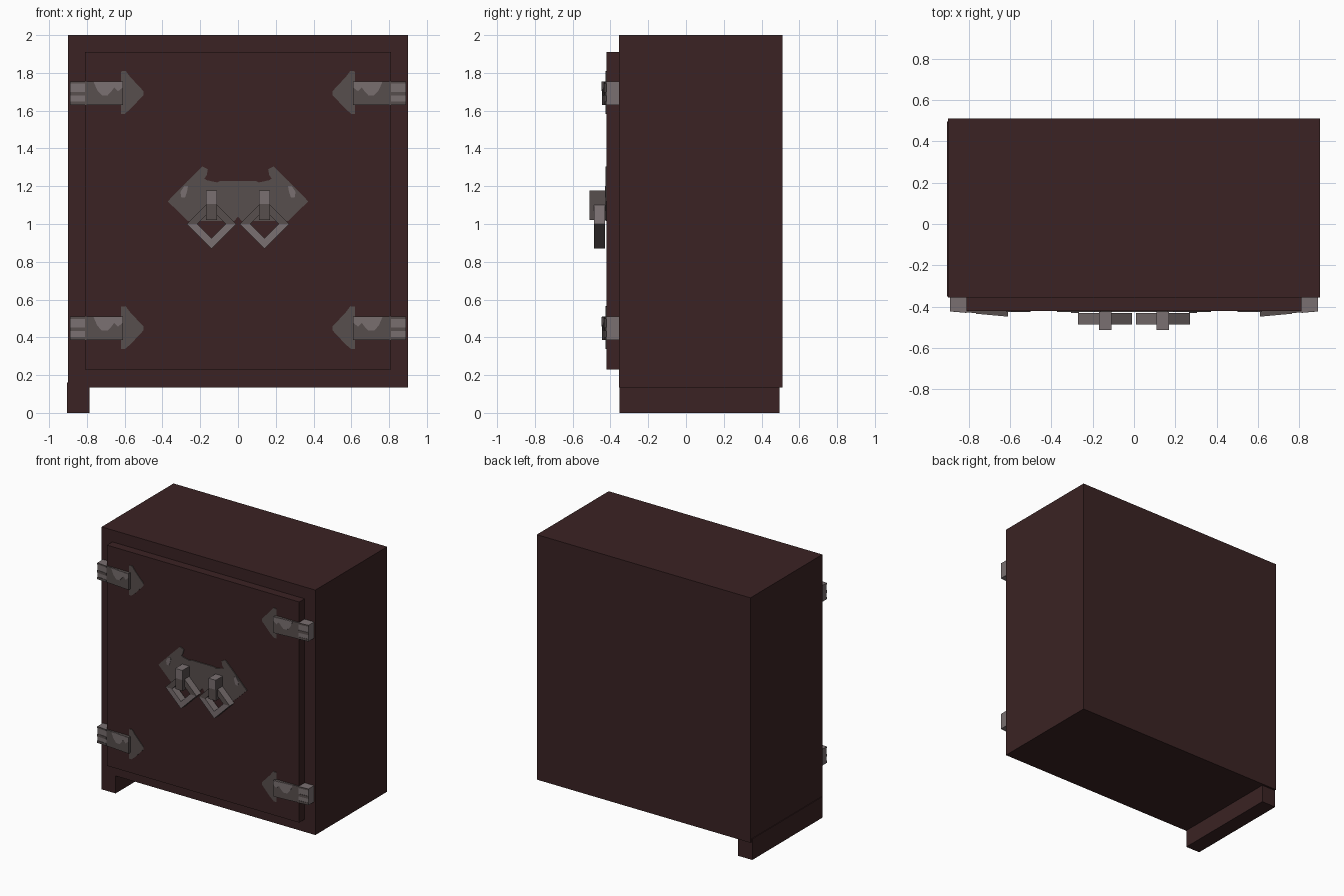
import bpy, bmesh

if "Cube" in bpy.data.objects:
    bpy.data.objects.remove(bpy.data.objects["Cube"])


def material(name, rgb):
    m = bpy.data.materials.new(name)
    m.diffuse_color = (*rgb, 1)
    m.use_nodes = True
    m.node_tree.nodes["Principled BSDF"].inputs["Base Color"].default_value = m.diffuse_color
    return m


WOOD = material("dark_red_wood", (0.043, 0.0165, 0.017))
IRON = material("dull_iron", (0.096, 0.077, 0.075))
SHINE = material("worn_iron", (0.195, 0.163, 0.165))


def finish(name, bm, mats):
    bmesh.ops.recalc_face_normals(bm, faces=bm.faces)
    me = bpy.data.meshes.new(name)
    bm.to_mesh(me)
    bm.free()
    for m in mats:
        me.materials.append(m)
    ob = bpy.data.objects.new(name, me)
    bpy.context.collection.objects.link(ob)
    return ob


def box(name, x, y, z, mat):
    """Box from three (low, high) ranges."""
    bm = bmesh.new()
    for v in bmesh.ops.create_cube(bm, size=1)["verts"]:
        v.co = [r[0] if c < 0 else r[1] for c, r in zip(v.co, (x, y, z))]
    return finish(name, bm, [mat])


def prism(name, pts, y0, y1, mat, side=1, slope=0.0, pivot=0.0, dz=0.0):
    """Extrude an x-z outline along y; slope leans it outward from the pivot x."""
    bm = bmesh.new()
    loops = []
    for y in (y0, y1):
        loops.append([bm.verts.new((side * px, y - slope * (pivot - px), pz + dz))
                      for px, pz in pts])
    a, b = loops
    bm.faces.new(a)
    bm.faces.new(b)
    for i in range(len(pts)):
        j = (i + 1) % len(pts)
        bm.faces.new((a[i], a[j], b[j], b[i]))
    return finish(name, bm, [mat])


def rect(x0, x1, z0, z1):
    return [(x0, z0), (x1, z0), (x1, z1), (x0, z1)]


# Cabinet, door and the single runner foot
box("cabinet_body", (-0.90, 0.90), (-0.355, 0.51), (0.135, 2.0), WOOD)
box("door", (-0.81, 0.81), (-0.42, -0.34), (0.23, 1.91), WOOD)
box("runner_foot", (-0.905, -0.785), (-0.352, 0.495), (0.0, 0.16), WOOD)

# Four strap hinges
ARROW = [(0.62, -0.11), (0.62, 0.115), (0.595, 0.118), (0.57, 0.085), (0.50, 0.01),
         (0.50, -0.01), (0.57, -0.085), (0.60, -0.11)]
WORN = [(0.61, 0.061), (0.61, 0.03), (0.635, 0.01), (0.655, 0.03), (0.67, 0.01),
        (0.69, -0.012), (0.72, -0.012), (0.745, 0.015), (0.765, 0.061)]
lean = dict(slope=0.09, pivot=0.89)
for side, side_name in ((-1, "left"), (1, "right")):
    for z, level in ((0.447, "lower"), (1.693, "upper")):
        tag = f"{level}_{side_name}"
        kw = dict(side=side, dz=z)
        prism("hinge_arrow_" + tag, ARROW, -0.425, -0.415, IRON, **kw)
        prism("hinge_strap_" + tag, rect(0.61, 0.81, -0.062, 0.062),
              -0.42, -0.375, IRON, **kw, **lean)
        prism("hinge_worn_patch_" + tag, WORN, -0.423, -0.419, SHINE, **kw, **lean)
        prism("hinge_knuckle_" + tag, rect(0.81, 0.89, -0.062, 0.062),
              -0.42, -0.345, SHINE, **kw, **lean)
        for n, (lo, hi) in enumerate(((-0.062, -0.045), (-0.013, 0.006), (0.05, 0.062))):
            prism(f"hinge_groove_{n}_{tag}", rect(0.81, 0.89, lo, hi),
                  -0.423, -0.419, IRON, **kw, **lean)

# Symmetric lock plate outline, mirrored from the right half
half = [(0.02, 1.015), (0.265, 1.015), (0.372, 1.12), (0.27, 1.225), (0.19, 1.305),
        (0.16, 1.29), (0.165, 1.26), (0.178, 1.24), (0.165, 1.232), (0.11, 1.22), (0.095, 1.228)]
outline = [(0, 1.04)] + half + [(-x, z) for x, z in reversed(half)]
prism("lock_plate", outline, -0.427, -0.415, IRON)


def diamond_ring(name, cx, cz, outer, inner, y0, y1):
    """Square ring on its corner: worn lower front and upper edges."""
    bm = bmesh.new()
    dirs = [(1, 0), (0, 1), (-1, 0), (0, -1)]
    rings = [[bm.verts.new((cx + r * dx, y, cz + r * dz)) for dx, dz in dirs]
             for r, y in ((outer, y0), (outer, y1), (inner, y1), (inner, y0))]
    for k in range(4):
        a, b = rings[k], rings[(k + 1) % 4]
        for i in range(4):
            j = (i + 1) % 4
            bm.faces.new((a[i], a[j], b[j], b[i]))
    bmesh.ops.recalc_face_normals(bm, faces=bm.faces)
    for f in bm.faces:
        front = f.normal.y < -0.5
        below = f.calc_center_median().z < cz
        f.material_index = int((front and below) or f.normal.z > 0.5)
    finish(name, bm, [IRON, SHINE])


# Pull rings, their posts and the small worn marks on the plate
for side, tag in ((-1, "left"), (1, "right")):
    diamond_ring("pull_ring_" + tag, side * 0.14, 1.0, 0.131, 0.076, -0.487, -0.43)
    prism("ring_post_" + tag, rect(0.11, 0.17, 1.02, 1.175), -0.51, -0.415, IRON, side)
    prism("post_worn_face_" + tag, rect(0.11, 0.17, 1.105, 1.175), -0.512, -0.509, SHINE, side)
    prism("post_worn_cap_" + tag, rect(0.11, 0.17, 1.174, 1.178), -0.512, -0.42, SHINE, side)
    prism("plate_worn_mark_" + tag,
          [(0.265, 1.20), (0.285, 1.20), (0.305, 1.17), (0.30, 1.14), (0.28, 1.14), (0.27, 1.17)],
          -0.43, -0.426, SHINE, side)
